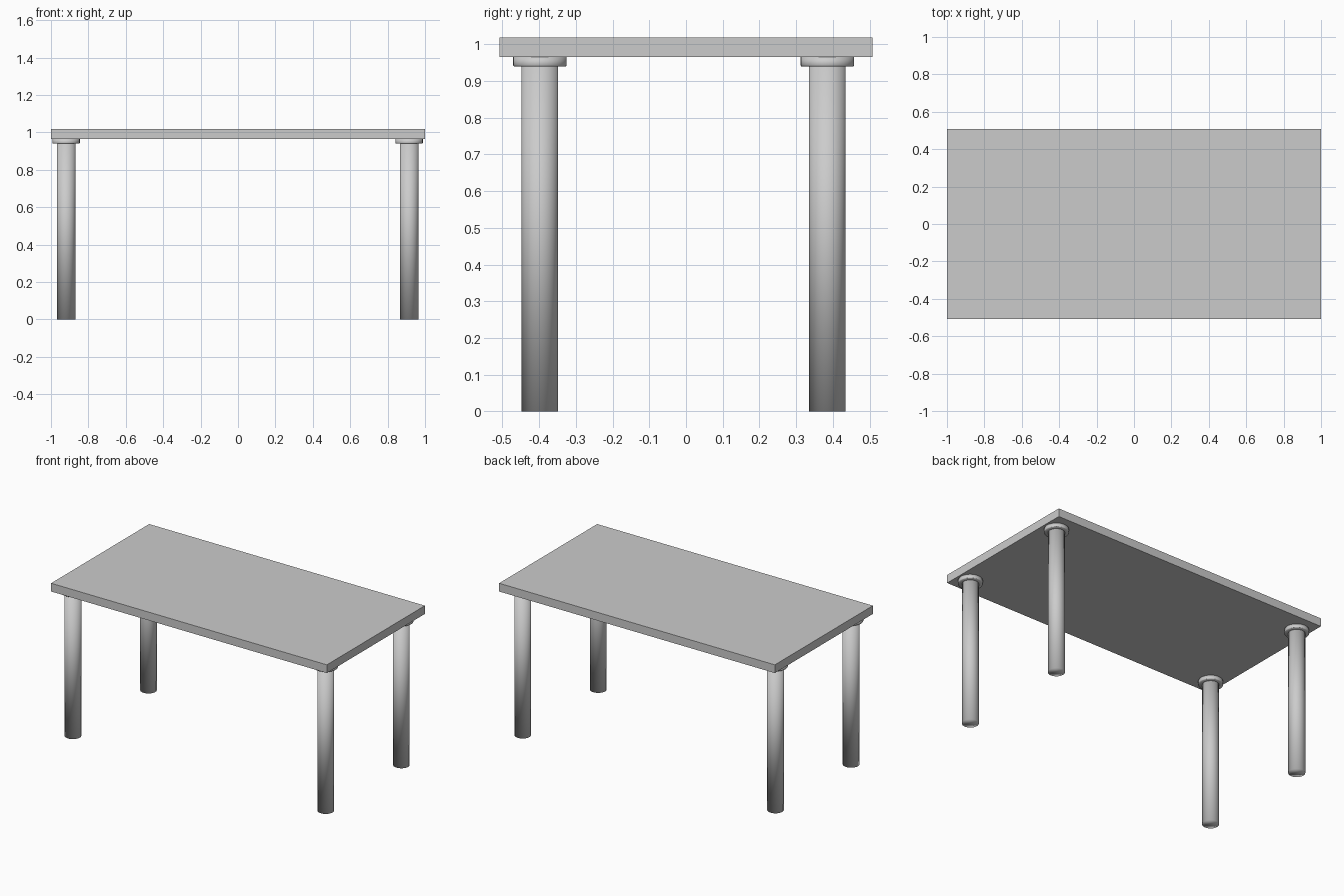
import bpy, bmesh
from math import sin, cos, pi

if "Cube" in bpy.data.objects:
    bpy.data.objects.remove(bpy.data.objects["Cube"])

SEGMENTS = 32


def add_object(name, bm, smooth=False):
    bmesh.ops.recalc_face_normals(bm, faces=bm.faces)
    mesh = bpy.data.meshes.new(name)
    bm.to_mesh(mesh)
    bm.free()
    for poly in mesh.polygons:
        poly.use_smooth = smooth
    obj = bpy.data.objects.new(name, mesh)
    bpy.context.collection.objects.link(obj)
    return obj


def lathe(name, profile, x, y):
    """Closed round part from (radius, z) points, capped at both ends."""
    bm = bmesh.new()
    rings = []
    for r, z in profile:
        rings.append([bm.verts.new((x + r * cos(2 * pi * i / SEGMENTS),
                                    y + r * sin(2 * pi * i / SEGMENTS), z))
                      for i in range(SEGMENTS)])
    for a, b in zip(rings, rings[1:]):
        for i in range(SEGMENTS):
            j = (i + 1) % SEGMENTS
            bm.faces.new((a[i], a[j], b[j], b[i]))
    bm.faces.new(rings[0])
    bm.faces.new(rings[-1])
    return add_object(name, bm, smooth=True)


# Table top: flat rectangular slab
bm = bmesh.new()
bmesh.ops.create_cube(bm, size=1)
bmesh.ops.scale(bm, vec=(2.0, 1.016, 0.054), verts=bm.verts)
bmesh.ops.translate(bm, vec=(0, 0, 0.992), verts=bm.verts)
add_object("table_top", bm)

# Four legs, each with a round mounting collar under the top
for side, x in (("left", -0.919), ("right", 0.915)):
    for end, y in (("front", -0.398), ("back", 0.385)):
        lathe(f"{end}_{side}_leg", [(0.05, 0), (0.05, 0.95)], x, y)
        lathe(f"{end}_{side}_collar",
              [(0.05, 0.94), (0.071, 0.94), (0.073, 0.943), (0.073, 0.965)], x, y)
